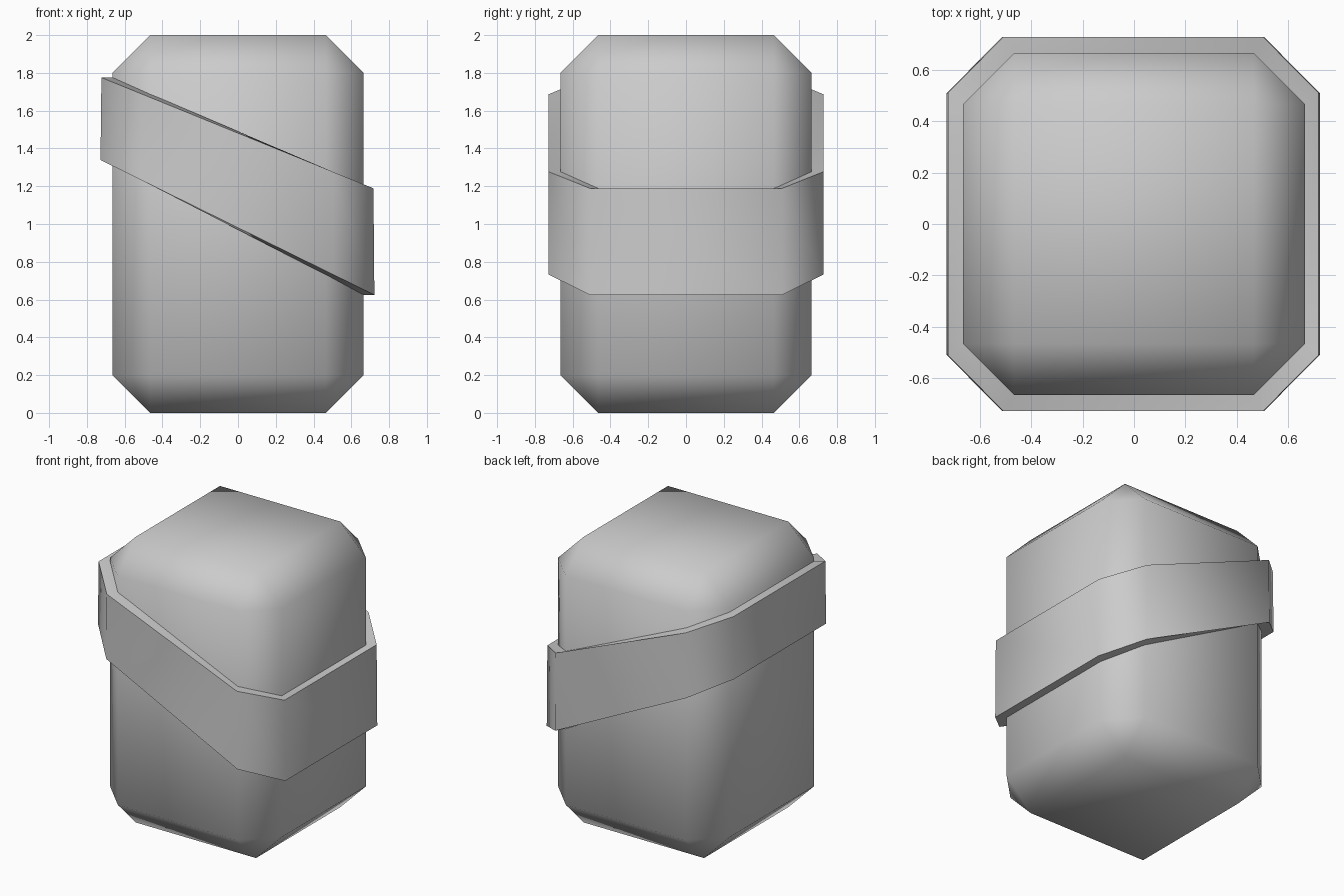
import bpy, bmesh, math

if "Cube" in bpy.data.objects:
    bpy.data.objects.remove(bpy.data.objects["Cube"])


def finish(bm, name):
    bmesh.ops.recalc_face_normals(bm, faces=bm.faces)
    mesh = bpy.data.meshes.new(name)
    bm.to_mesh(mesh)
    bm.free()
    obj = bpy.data.objects.new(name, mesh)
    bpy.context.collection.objects.link(obj)
    bpy.ops.object.select_all(action='DESELECT')
    obj.select_set(True)
    bpy.context.view_layer.objects.active = obj
    bpy.ops.object.shade_smooth_by_angle(angle=math.radians(60))
    return obj


# body: tall box with every edge chamfered
bm = bmesh.new()
bmesh.ops.create_cube(bm, size=1)
for v in bm.verts:
    v.co = (v.co.x * 1.33, v.co.y * 1.33, v.co.z * 2 + 1)
bmesh.ops.bevel(bm, geom=bm.edges[:], offset=0.2, offset_type='OFFSET',
                segments=1, profile=0.5, affect='EDGES')
finish(bm, "body")


# slanted band: octagonal sleeve wrapped around the body
def octagon():
    a, c = 1.0, 0.7
    return [(c, -a), (a, -c), (a, c), (c, a), (-c, a), (-a, c), (-a, -c), (-c, -a)]


def loop(bm, rx, ry, outer, shift, mid, slope):
    # z follows the outer outline, so the rim stays level across its thickness
    return [bm.verts.new((x * rx + shift, y * ry, mid + slope * x * outer))
            for x, y in octagon()]


bm = bmesh.new()
top, bottom = (1.482, -0.406), (0.982, -0.493)
loops = [
    loop(bm, 0.720, 0.727, 0.722, -0.003, *top),
    loop(bm, 0.725, 0.727, 0.724, -0.003, *bottom),
    loop(bm, 0.660, 0.660, 0.724, 0, *bottom),
    loop(bm, 0.660, 0.660, 0.722, 0, *top),
]
for i in range(4):
    a, b = loops[i], loops[(i + 1) % 4]
    for j in range(8):
        k = (j + 1) % 8
        bm.faces.new((a[j], b[j], b[k], a[k]))
finish(bm, "slanted_band")
